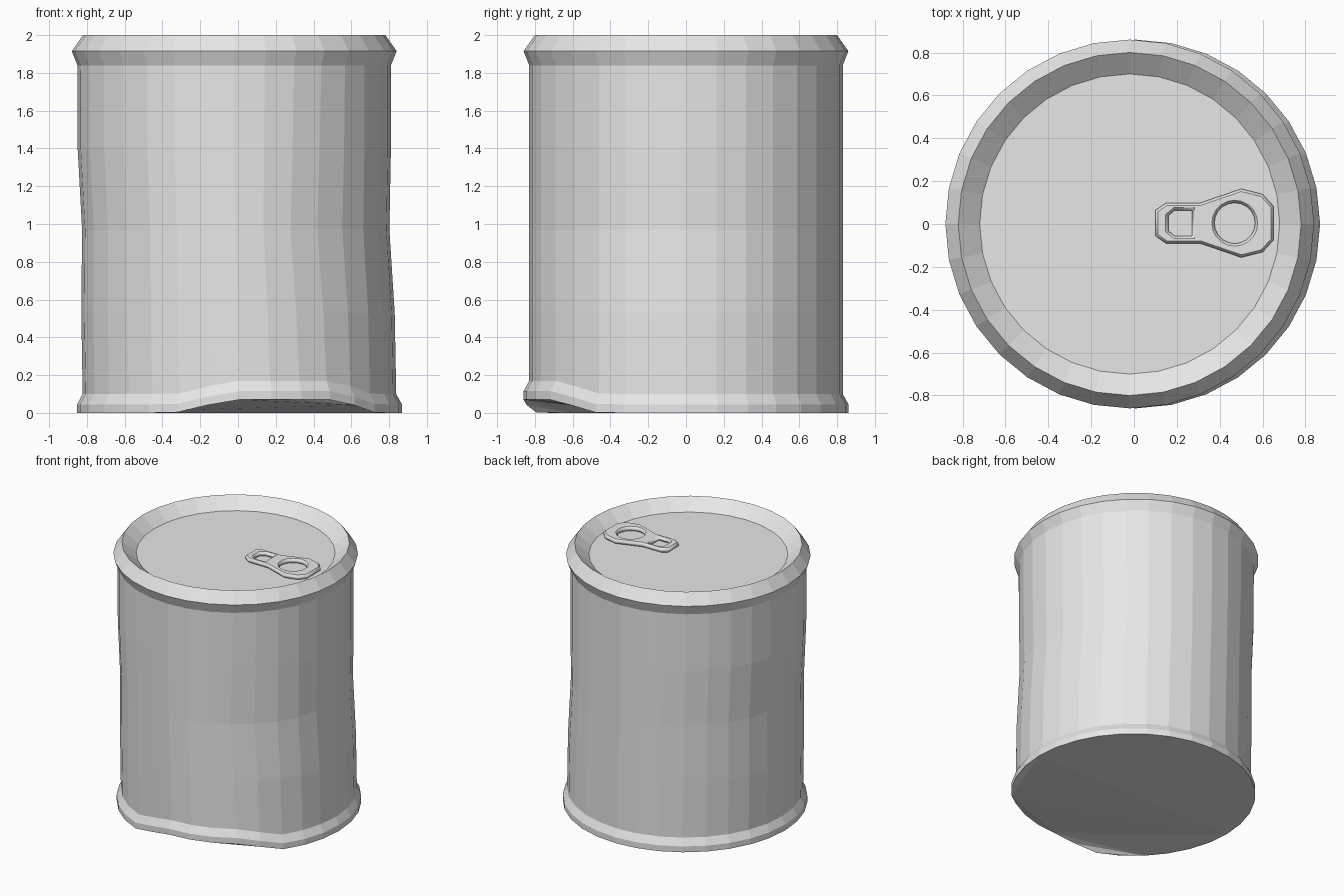
import bpy
import bmesh
import math

cube = bpy.data.objects.get("Cube")
if cube:
    bpy.data.objects.remove(cube, do_unlink=True)

metal = bpy.data.materials.new("grey metal")
metal.use_nodes = True
metal.diffuse_color = (0.8, 0.8, 0.8, 1)
metal.node_tree.nodes["Principled BSDF"].inputs["Base Color"].default_value = (0.8, 0.8, 0.8, 1)

SIDES = 32
LID_Z = 1.92


def ease(t):
    t = max(0.0, min(1.0, t))
    return t * t * (3 - 2 * t)


def crumple(x, y, z):
    """Lean the can sideways, squeeze its waist and kick in the lower front edge."""
    angle = math.degrees(math.atan2(y, x))
    lean = 0.008 - 0.028 * ease(z / 1.5)
    squeeze = 1 - 0.02 * max(0, 1 - abs(z - 0.97) / 0.45)
    lift = 0
    if z < 0.2:
        lift = 0.07 * ease((angle + 116) / 26) * ease((-31 - angle) / 25)
    # shallow crease on the front left of the wall
    if 0.3 < z < 1.6:
        lean -= 0.025 * max(0, 1 - abs(angle + 62) / 30) * max(0, 1 - abs(z - 0.97) / 0.8)
    return x * squeeze + lean, y, z + lift


def lathe(name, profile, cap_first=False, cap_last=False):
    """Faceted ring stack from (radius, height) points, crumpled."""
    bm = bmesh.new()
    rings = []
    for r, z in profile:
        angles = [2 * math.pi * i / SIDES for i in range(SIDES)]
        rings.append([bm.verts.new(crumple(r * math.cos(a), r * math.sin(a), z)) for a in angles])
    for low, high in zip(rings, rings[1:]):
        for i in range(SIDES):
            j = (i + 1) % SIDES
            bm.faces.new((low[i], low[j], high[j], high[i]))
    if cap_first:
        cap = bm.faces.new(rings[0][::-1])
        bmesh.ops.triangulate(bm, faces=[cap])
    if cap_last:
        bm.faces.new(rings[-1])
    mesh = bpy.data.meshes.new(name)
    bm.to_mesh(mesh)
    bm.free()
    mesh.materials.append(metal)
    obj = bpy.data.objects.new(name, mesh)
    bpy.context.collection.objects.link(obj)
    return obj


# Can body, rims and lid
lathe("bottom_rim", [(0.86, 0), (0.86, 0.045), (0.83, 0.1)], cap_first=True)
lathe("can_wall", [(0.83, z) for z in (0.1, 0.53, 0.97, 1.4, 1.84)])
lathe("top_rim_and_lid", [(0.83, 1.84), (0.86, 1.915), (0.8, 2), (0.7, LID_Z)], cap_last=True)

# Pull tab: filled outline with two openings, chamfered
half = [(0.1, 0.06), (0.15, 0.095), (0.31, 0.095), (0.5, 0.16), (0.6, 0.135), (0.65, 0.08)]
outline = half + [(x, -y) for x, y in reversed(half)]
finger_hole = [(0.47 + 0.095 * math.cos(a * math.pi / 10), 0.095 * math.sin(a * math.pi / 10))
               for a in range(20)]
slot = [(0.27, 0.06), (0.19, 0.06), (0.16, 0.035), (0.16, -0.035), (0.19, -0.06), (0.27, -0.06)]

curve = bpy.data.curves.new("pull_tab", "CURVE")
curve.dimensions = "2D"
curve.fill_mode = "BOTH"
for points in (outline, finger_hole, slot):
    spline = curve.splines.new("POLY")
    spline.points.add(len(points) - 1)
    for p, (x, y) in zip(spline.points, points):
        p.co = (x, y, 0, 1)
    spline.use_cyclic_u = True
curve.extrude = 0.006
curve.bevel_depth = 0.012
curve.bevel_resolution = 0
curve.offset = -0.012
curve.materials.append(metal)
tab = bpy.data.objects.new("pull_tab", curve)
tab.location = (0, 0.004, LID_Z + 0.019)
bpy.context.collection.objects.link(tab)
bpy.ops.object.select_all(action="DESELECT")
tab.select_set(True)
bpy.context.view_layer.objects.active = tab
bpy.ops.object.convert(target="MESH")
